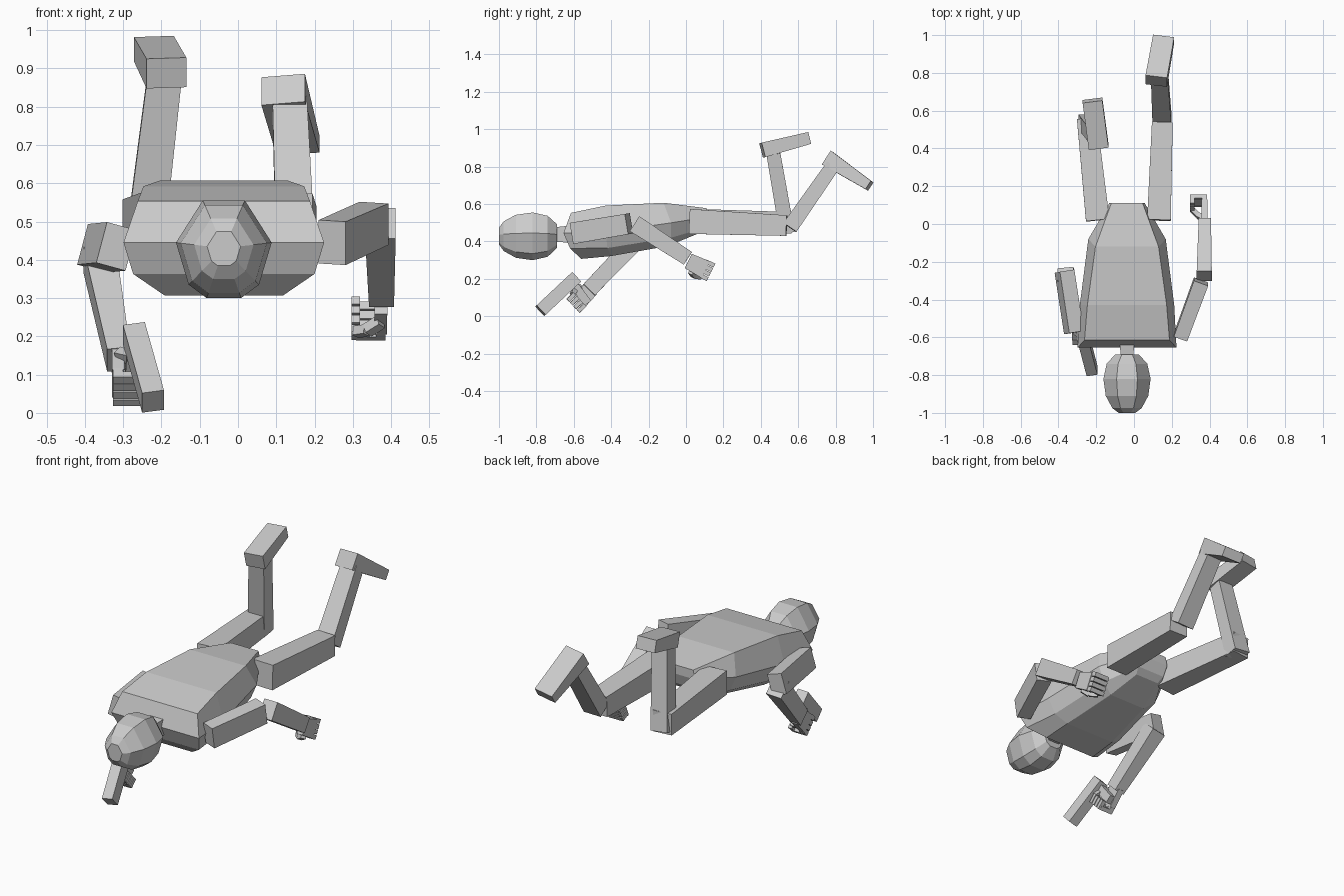
import bpy
from math import radians
from mathutils import Vector as V, Matrix

if "Cube" in bpy.data.objects:
    bpy.data.objects.remove(bpy.data.objects["Cube"])


def mesh(name, verts, faces):
    me = bpy.data.meshes.new(name)
    me.from_pydata([tuple(v) for v in verts], [], faces)
    me.update()
    ob = bpy.data.objects.new(name, me)
    bpy.context.collection.objects.link(ob)
    return ob


def beam(name, a, b, s0, s1=None, roll=0, ref=(1, 0, 0)):
    """Tapered box from a to b; sizes are (along ref, across ref)."""
    a, b = V(a), V(b)
    s1 = s1 or s0
    d = (b - a).normalized()
    u = V(ref)
    u = (u - d * u.dot(d)).normalized()
    u = Matrix.Rotation(radians(roll), 3, d) @ u
    w = d.cross(u)
    vs = []
    for p, s in ((a, s0), (b, s1)):
        for i, j in ((-1, -1), (1, -1), (1, 1), (-1, 1)):
            vs.append(p + u * i * s[0] / 2 + w * j * s[1] / 2)
    fs = [(3, 2, 1, 0), (4, 5, 6, 7)]
    fs += [(i, (i + 1) % 4, (i + 1) % 4 + 4, i + 4) for i in range(4)]
    return mesh(name, vs, fs)


def loft(name, cx, stations):
    """Each station: top, middle, low, bottom points as (y, half width, z)."""
    vs, fs = [], []
    for st in stations:
        vs += [V((cx + w, y, z)) for y, w, z in st]
        vs += [V((cx - w, y, z)) for y, w, z in reversed(st)]
    for k in range(len(stations) - 1):
        o = 8 * k
        for i in range(8):
            j = (i + 1) % 8
            fs.append((o + i, o + j, o + j + 8, o + i + 8))
    e = 8 * (len(stations) - 1)
    for i in range(3):
        fs.append((7 - i, 6 - i, i + 1, i))
        fs.append((e + i, e + i + 1, e + 6 - i, e + 7 - i))
    return mesh(name, vs, fs)


CX = -0.037

# torso: wide at the shoulders, narrow at the hips
loft("torso", CX, [
    [(-.615, .225, .553), (-.655, .262, .445), (-.62, .237, .363), (-.56, .155, .307)],
    [(-.43, .21, .592), (-.43, .25, .45), (-.42, .215, .365), (-.40, .15, .322)],
    [(-.12, .167, .607), (-.08, .205, .50), (-.08, .17, .42), (-.10, .11, .375)],
    [(.11, .083, .578), (.11, .094, .53), (.09, .085, .47), (.06, .07, .44)],
])

# head: faceted egg
profile = [(.055, .125), (.125, .015), (.092, -.095), (.045, -.13)]
loft("head", CX, [
    [(y, w * s, .43 + z * s) for w, z in profile]
    for y, s in ((-1, .35), (-.975, .62), (-.91, .9), (-.82, 1), (-.74, .86), (-.69, .5))
])
beam("neck", (CX, -.73, .435), (CX, -.62, .44), (.06, .075), (.08, .09))

# legs
beam("thigh_right", (-.192, .02, .51), (-.25, .56, .50), (.125, .13), (.105, .115))
beam("shin_right", (-.243, .54, .45), (-.193, .467, .87), (.10, .08), (.09, .075))
beam("foot_right", (-.187, .408, .888), (-.22, .655, .952), (.105, .08), (.105, .065))
beam("thigh_left", (.132, .02, .507), (.15, .538, .485), (.125, .133), (.11, .11))
beam("shin_left", (.148, .555, .475), (.135, .785, .805), (.10, .085), (.09, .075))
beam("foot_left", (.118, .757, .845), (.157, .981, .698), (.115, .087), (.113, .053))

# arms
beam("upper_arm_right", (-.318, -.575, .435), (-.368, -.25, .43), (.08, .11), (.08, .11), roll=15)
beam("forearm_right", (-.362, -.265, .405), (-.312, -.52, .14), (.085, .095), (.06, .085))
beam("upper_arm_left", (.246, -.60, .445), (.355, -.305, .495), (.075, .115), (.08, .11))
beam("forearm_left", (.372, -.275, .495), (.375, .01, .31), (.08, .095), (.065, .08))


def hand(side, wrist, d, s, c):
    """Fist: d points to the knuckles, s from index to little finger, c curls."""
    wrist, d, s, c = V(wrist), V(d).normalized(), V(s).normalized(), V(c)
    beam("palm_" + side, wrist - d * .02, wrist + d * .085, (.034, .085), (.032, .1), ref=c)
    for i in range(4):
        k = wrist + d * .08 + s * (i - 1.5) * .027
        tip = k + d * .025 + c * .065
        n = "finger_%s_%d" % (side, i + 1)
        beam(n + "_base", k, k + d * .036, (.026, .023), ref=c)
        beam(n + "_middle", k + d * .025, tip, (.022, .023), ref=d)
        beam(n + "_tip", tip + d * .01, tip - d * .04, (.022, .021), ref=c)
    # thumb on the index side
    t0 = wrist + d * .02 - s * .045
    t1 = t0 + d * .025 - s * .012 + c * .035
    t2 = t1 + d * .03 + s * .01 + c * .03
    beam("thumb_%s_base" % side, t0, t1, (.028, .028), ref=s)
    beam("thumb_%s_tip" % side, t1, t2, (.025, .025), ref=s)


hand("right", (-.313, -.52, .135), (0, -.72, -.68), (0, .68, -.72), (1, 0, 0))
hand("left", (.373, .03, .287), (0, .9, -.45), (0, .45, .9), (-1, 0, 0))

# held object: long block with a grip inside the fist
beam("held_block", (-.272, -.588, .208), (-.222, -.778, .03), (.058, .07))
beam("held_grip", (-.275, -.60, .17), (-.282, -.525, .07), (.03, .045))
